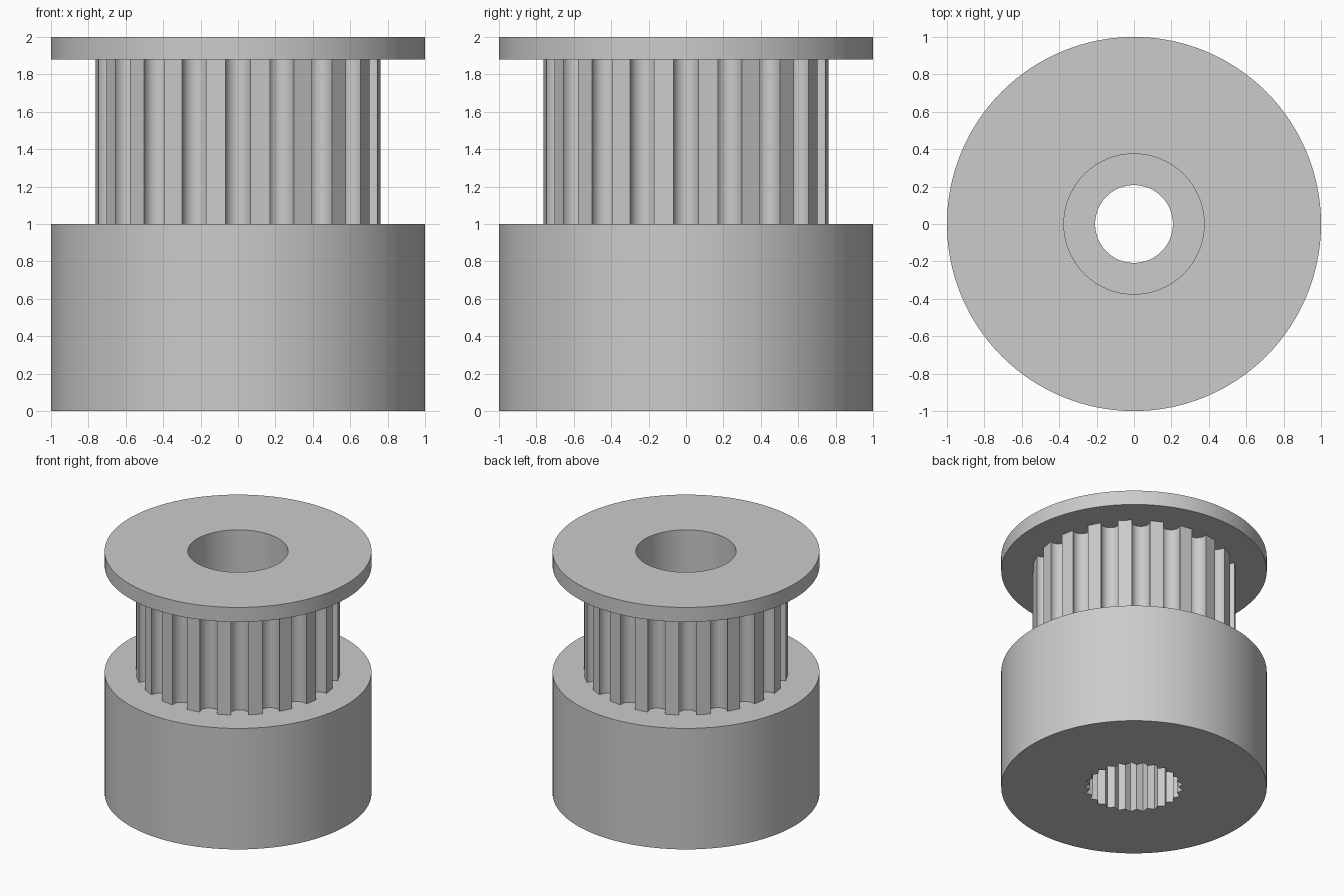
import bpy
import bmesh
from math import sin, cos, pi, radians

default = bpy.data.objects.get("Cube")
if default:
    bpy.data.objects.remove(default, do_unlink=True)

# Single grey material
grey = bpy.data.materials.new("plain_grey")
grey.use_nodes = True
colour = (0.6, 0.6, 0.6, 1)
grey.diffuse_color = colour
grey.node_tree.nodes["Principled BSDF"].inputs["Base Color"].default_value = colour


def circle(radius, sides=128):
    return [(radius * cos(2 * pi * i / sides), radius * sin(2 * pi * i / sides))
            for i in range(sides)]


def belt_teeth(count=20, centre=0.74, radius=0.07, sweep=radians(108), steps=14):
    """Outline with a round groove at every pitch and flat tooth tops between."""
    points = []
    for k in range(count):
        a = 2 * pi * k / count
        for i in range(steps + 1):
            t = sweep * (2 * i / steps - 1)
            u, v = centre - radius * cos(t), radius * sin(t)
            points.append((u * cos(a) - v * sin(a), u * sin(a) + v * cos(a)))
    return points


def spline_teeth(count=25, outer=0.37, inner=0.335):
    """Zigzag outline of the splined shaft socket."""
    points = []
    for i in range(2 * count):
        r = inner if i % 2 else outer
        a = pi * i / count + pi / 2
        points.append((r * cos(a), r * sin(a)))
    return points


def shell(name, chain):
    """Join a chain of (outline, z) rings: walls between equal outlines,
    flat caps between different ones."""
    bm = bmesh.new()
    rings = []
    for outline, z in chain:
        verts = [bm.verts.new((x, y, z)) for x, y in outline]
        edges = [bm.edges.new((verts[i - 1], verts[i])) for i in range(len(verts))]
        rings.append((outline, verts, edges))
    for (line_a, va, ea), (line_b, vb, eb) in zip(rings, rings[1:]):
        if line_a is line_b:
            for i in range(len(va)):
                bm.faces.new((va[i - 1], va[i], vb[i], vb[i - 1]))
        else:
            up = va[0].co.xy.length > vb[0].co.xy.length
            fill = bmesh.ops.triangle_fill(bm, edges=ea + eb, use_beauty=True)
            for face in fill["geom"]:
                if isinstance(face, bmesh.types.BMFace):
                    face.normal_update()
                    if (face.normal.z > 0) != up:
                        face.normal_flip()
    mesh = bpy.data.meshes.new(name)
    bm.to_mesh(mesh)
    bm.free()
    mesh.materials.append(grey)
    obj = bpy.data.objects.new(name, mesh)
    bpy.context.collection.objects.link(obj)
    bpy.ops.object.select_all(action="DESELECT")
    obj.select_set(True)
    bpy.context.view_layer.objects.active = obj
    bpy.ops.object.shade_smooth_by_angle(angle=radians(25))
    return obj


rim = circle(1.0)
teeth = belt_teeth()
socket = spline_teeth()
bore = circle(0.375, 96)
screw_hole = circle(0.208, 64)

base_top, flange_bottom, top = 1.0, 1.88, 2.0
web_bottom, web_top = 0.5, 0.75

# Wide base with splined socket underneath
shell("base_hub", [(socket, web_bottom), (socket, 0), (rim, 0),
                   (rim, base_top), (teeth, base_top)])
# Grooved belt section
shell("toothed_barrel", [(teeth, base_top), (teeth, flange_bottom)])
# Top retaining flange
shell("top_flange", [(teeth, flange_bottom), (rim, flange_bottom),
                     (rim, top), (bore, top)])
# Counterbore stepping down to the screw hole
shell("stepped_bore", [(bore, top), (bore, web_top), (screw_hole, web_top),
                       (screw_hole, web_bottom), (socket, web_bottom)])
